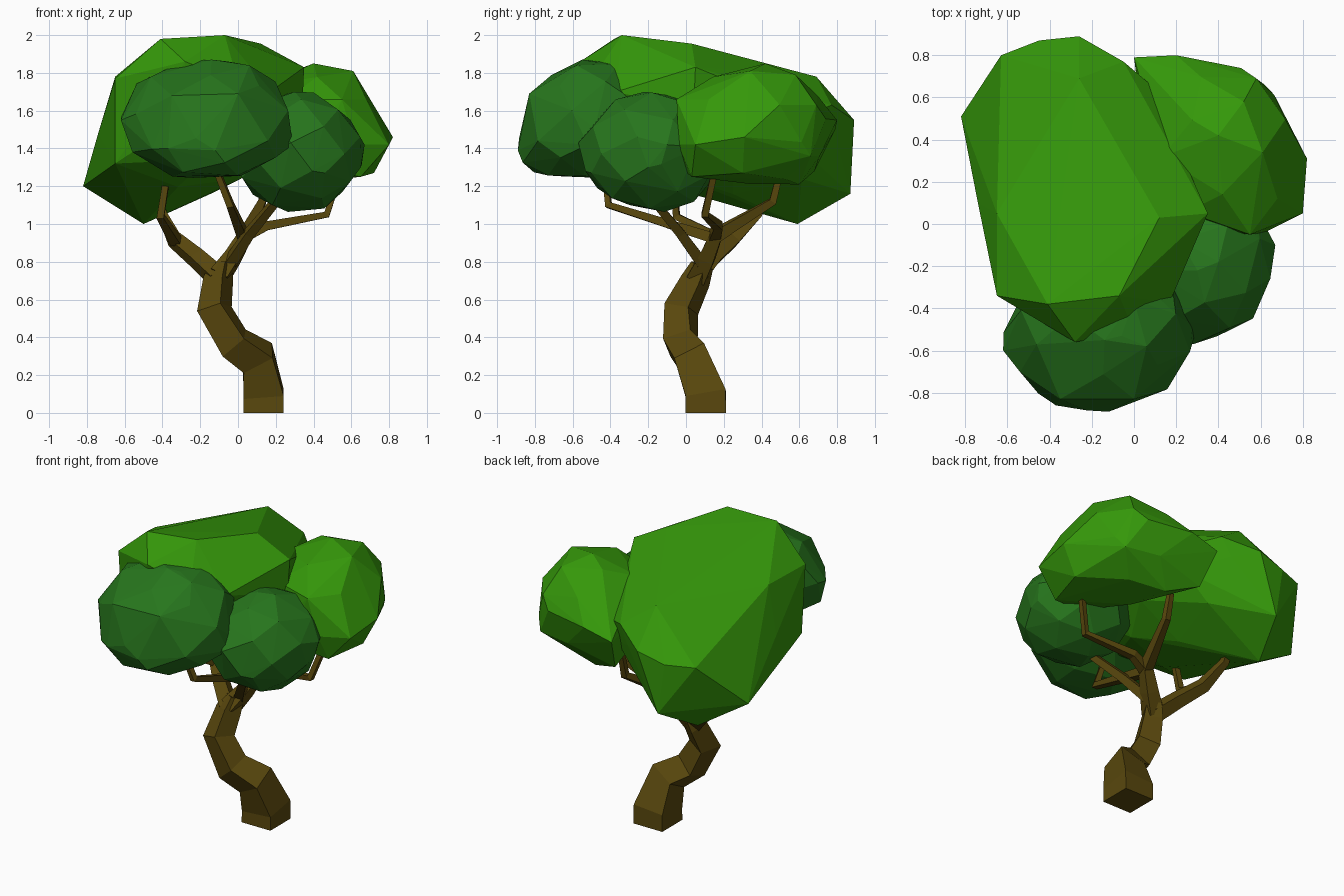
import bpy, bmesh, math
from mathutils import Vector


def material(name, rgb):
    m = bpy.data.materials.new(name)
    m.diffuse_color = (*rgb, 1)
    return m


BARK = material("bark", (0.100, 0.064, 0.004))
LIGHT = material("light_leaf", (0.035, 0.31, 0.003))
DARK = material("dark_leaf", (0.020, 0.18, 0.012))


def finish(bm, name, mat):
    bmesh.ops.recalc_face_normals(bm, faces=bm.faces)
    me = bpy.data.meshes.new(name)
    bm.to_mesh(me)
    bm.free()
    me.materials.append(mat)
    ob = bpy.data.objects.new(name, me)
    bpy.context.collection.objects.link(ob)


def limb(name, path):
    """Square tapering tube; each path entry is x, y, z, half width."""
    bm = bmesh.new()
    pts = [Vector(p[:3]) for p in path]
    dirs = [(b - a).normalized() for a, b in zip(pts, pts[1:])]
    u, rings = None, []
    for i, p in enumerate(pts):
        t = (dirs[max(i - 1, 0)] + dirs[min(i, len(dirs) - 1)]).normalized()
        if u is None:
            u = Vector((1, 0, 0)) if abs(t.x) < 0.7 else Vector((0, 1, 0))
        u = (u - t * u.dot(t)).normalized()
        v = t.cross(u)
        r = path[i][3]
        rings.append([bm.verts.new(p + u * a * r + v * b * r)
                      for a, b in ((-1, -1), (1, -1), (1, 1), (-1, 1))])
    for a, b in zip(rings, rings[1:]):
        for k in range(4):
            bm.faces.new((a[k], a[(k + 1) % 4], b[(k + 1) % 4], b[k]))
    bm.faces.new(rings[0])
    bm.faces.new(rings[-1])
    finish(bm, name, BARK)


def clump(name, mat, centre, radii, count, tilt, corners=()):
    """Faceted hull around a tilted ellipsoid of points plus a few outer corners."""
    bm = bmesh.new()
    for i in range(count):
        z = 1 - (2 * i + 1) / count
        s, a = math.sqrt(1 - z * z), i * 2.39996
        n = Vector((s * math.cos(a), s * math.sin(a), z))
        bm.verts.new([c + r * k for c, r, k in zip(centre, radii, (n.x, n.y, n.z + tilt * n.y * s))])
    for c in corners:
        bm.verts.new(c)
    bmesh.ops.convex_hull(bm, input=bm.verts)
    loose = [v for v in bm.verts if not v.link_faces]
    bmesh.ops.delete(bm, geom=loose, context='VERTS')
    finish(bm, name, mat)


# trunk
limb("trunk", [(.135, .105, 0, .107), (.135, .105, .10, .107), (.105, .035, .29, .088),
               (-.02, -.03, .37, .076), (-.125, -.025, .55, .07),
               (-.105, .05, .70, .058), (-.085, .085, .78, .045)])
# left fork and twigs
limb("left_branch", [(-.11, .06, .72, .045), (-.22, .14, .82, .04), (-.34, .25, .92, .034),
                     (-.40, .38, 1.05, .022), (-.40, .47, 1.28, .017)])
limb("left_twig", [(-.33, .20, .91, .028), (-.41, -.05, 1.04, .019), (-.37, -.07, 1.29, .016)])
# right fork and twigs
limb("right_branch", [(-.10, .06, .72, .05), (-.03, .11, .82, .042), (.04, .16, .94, .034),
                      (.13, .46, 1.12, .02), (.13, .50, 1.28, .016)])
limb("outer_twig", [(.03, .15, .93, .03), (.15, .17, .99, .024), (.47, .10, 1.05, .018),
                    (.54, .15, 1.27, .016)])
limb("front_twig", [(.03, .13, .93, .028), (-.04, -.41, 1.10, .018), (-.12, -.43, 1.30, .015)])
limb("middle_twig", [(-.04, .08, .80, .03), (.06, -.03, .95, .025), (.20, -.17, 1.12, .02)])

# foliage
clump("large_leaf_clump", LIGHT, (-.25, .17, 1.49), (.46, .66, .34), 30, -.2, [
    (-.07, -.34, 2.0), (-.41, -.38, 1.98), (.12, .03, 1.955), (-.28, -.56, 1.86),
    (-.65, -.34, 1.77), (.0, -.51, 1.75), (.17, -.37, 1.7), (.35, .05, 1.83),
    (.34, .04, 1.6), (.08, .66, 1.58), (-.05, .77, 1.63),
    (-.26, .69, 1.78), (-.26, .89, 1.55), (-.45, .87, 1.5), (-.63, .8, 1.5),
    (-.74, .1, 1.48), (-.82, .51, 1.2), (-.40, .87, 1.16), (-.5, .59, 1.0),
    (-.65, -.30, 1.32), (-.65, .05, 1.78)])
clump("right_leaf_clump", LIGHT, (.40, .37, 1.52), (.36, .39, .32), 26, 0, [
    (.40, .42, 1.85), (.61, .34, 1.81), (.52, .58, 1.79), (.2, .80, 1.55), (0, .79, 1.5),
    (.58, .69, 1.63), (.62, .66, 1.36), (.82, .31, 1.46), (.8, .05, 1.42),
    (.55, -.05, 1.66), (.62, -.04, 1.42), (.40, -.03, 1.3), (.72, .3, 1.27),
    (.05, .4, 1.4), (.65, .03, 1.25), (.05, .68, 1.28), (.25, .6, 1.21), (.68, .12, 1.66)])
clump("front_leaf_clump", DARK, (-.165, -.53, 1.55), (.455, .36, .32), 36, .45, [
    (-.37, -.86, 1.4), (-.12, -.89, 1.39), (-.62, -.6, 1.55), (.29, -.52, 1.42),
    (-.14, -.55, 1.87), (.06, -.58, 1.84), (-.35, -.83, 1.68), (0, -.83, 1.69)])
clump("low_leaf_clump", DARK, (.32, -.18, 1.38), (.345, .38, .325), 36, 0, [
    (.28, -.57, 1.43), (.46, -.5, 1.27), (.67, -.1, 1.42), (.65, -.2, 1.3), (.3, -.22, 1.70)])
